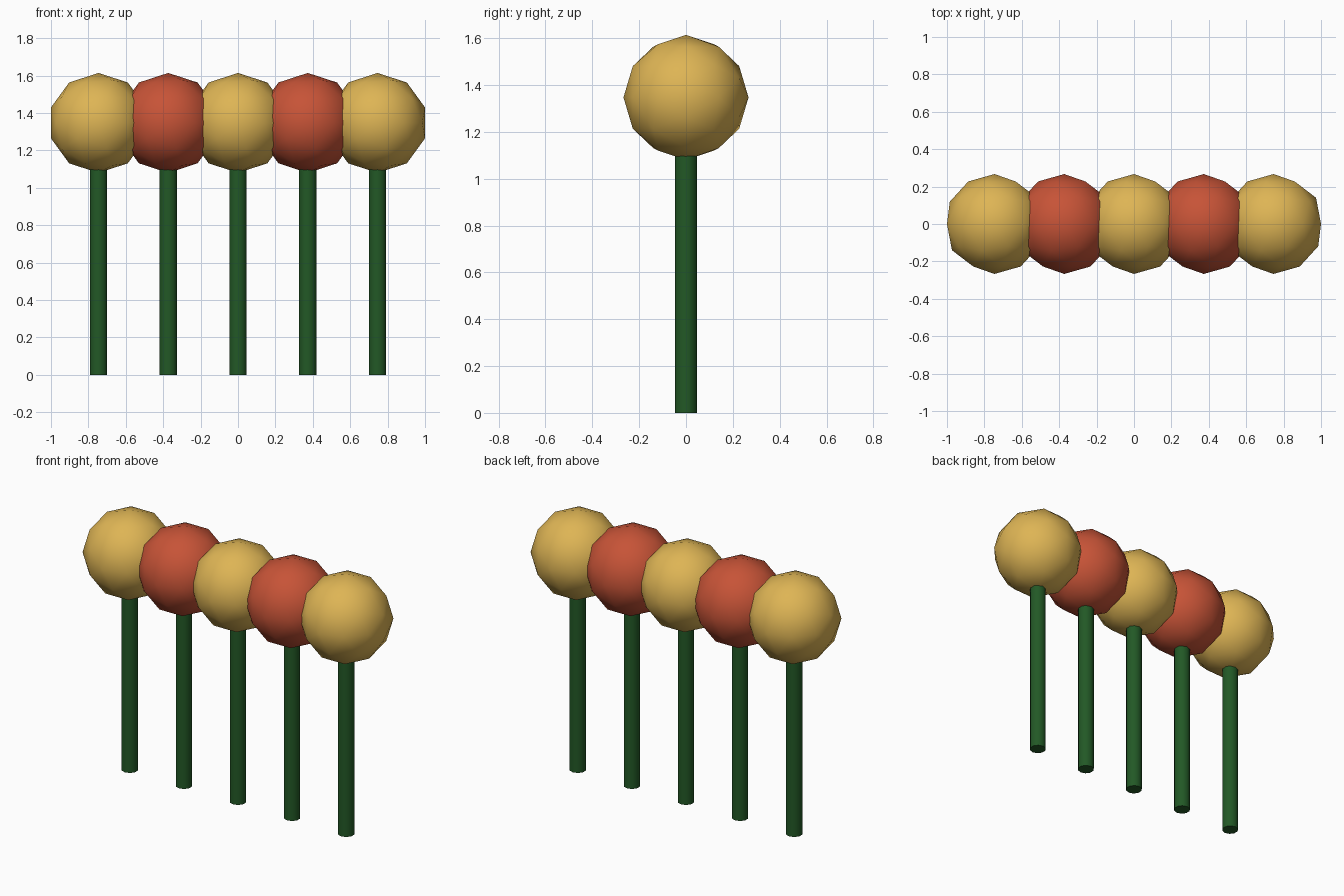
import bpy
import math

if "Cube" in bpy.data.objects:
    bpy.data.objects.remove(bpy.data.objects["Cube"])

SPACING, RADIUS, CENTRE_Z = 0.373, 0.267, 1.347
STEM_RADIUS, STEM_TOP = 0.048, 1.14


def material(name, colour):
    m = bpy.data.materials.new(name)
    m.diffuse_color = (*colour, 1)
    m.use_nodes = True
    m.node_tree.nodes["Principled BSDF"].inputs["Base Color"].default_value = m.diffuse_color
    return m


yellow = material("yellow", (0.73, 0.46, 0.09))
red = material("red", (0.57, 0.087, 0.038))
green = material("dark green", (0.016, 0.098, 0.019))


def finish(name, mat, angle):
    ob = bpy.context.object
    ob.name = name
    ob.data.materials.append(mat)
    bpy.ops.object.shade_smooth_by_angle(angle=math.radians(angle))


for i in range(5):
    x = (i - 2) * SPACING
    # Slender ten-sided stem
    bpy.ops.mesh.primitive_cylinder_add(
        vertices=10, radius=STEM_RADIUS, depth=STEM_TOP,
        location=(x, 0, STEM_TOP / 2))
    finish(f"stem_{i + 1}", green, 40)
    # Low-poly flower head, poles facing front and back
    bpy.ops.mesh.primitive_ico_sphere_add(
        subdivisions=2, radius=RADIUS, location=(x, 0, CENTRE_Z),
        rotation=(math.pi / 2, 0, 0))
    finish(f"flower_head_{i + 1}", red if i % 2 else yellow, 60)
